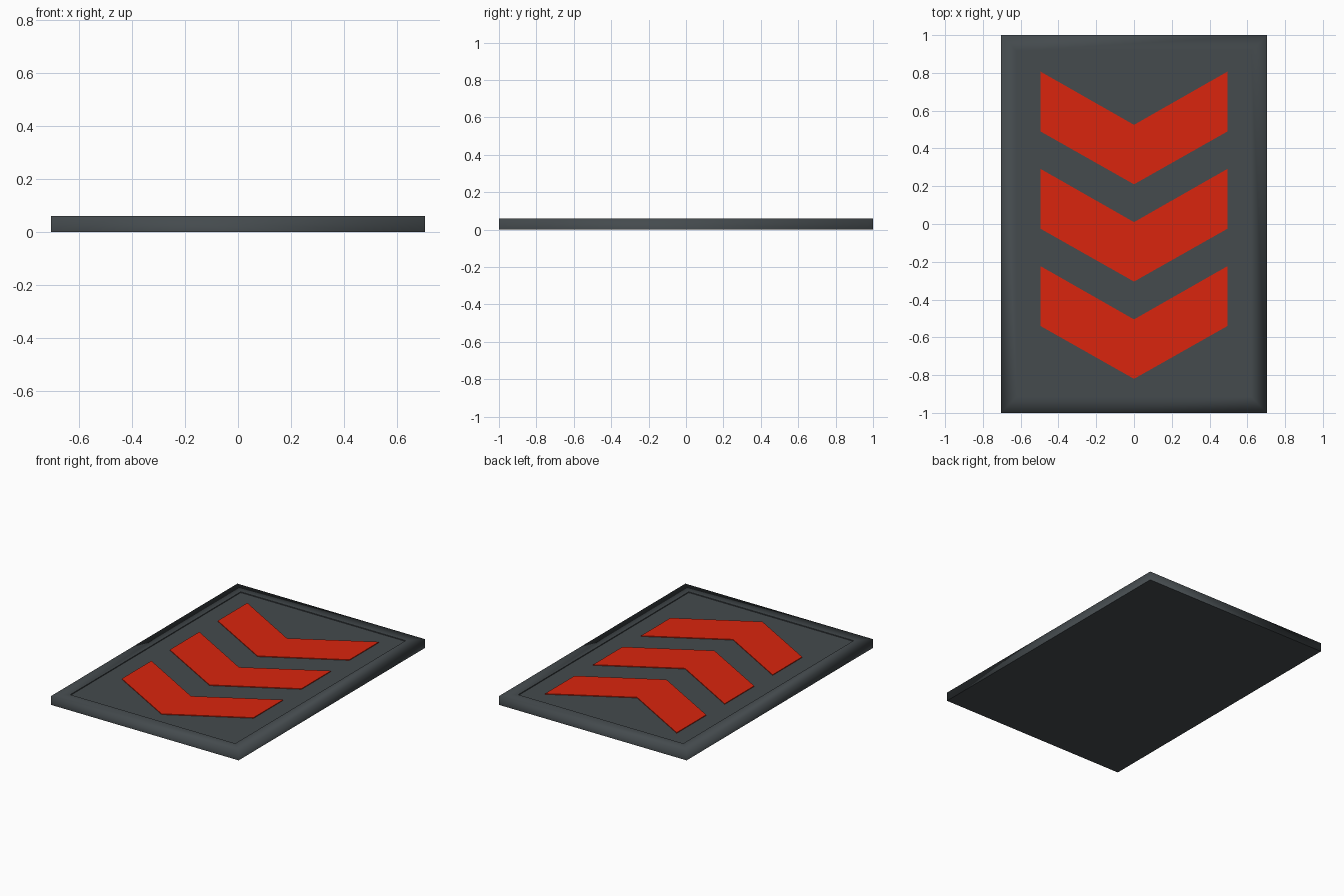
import bpy, bmesh

if "Cube" in bpy.data.objects:
    bpy.data.objects.remove(bpy.data.objects["Cube"])

W, L, H = 1.41, 2.0, 0.06      # slab size
PANEL_Z = 0.054                # sunken centre level
ARROW_Z = 0.059                # top of the chevron plates


def material(name, rgb):
    m = bpy.data.materials.new(name)
    m.diffuse_color = (*rgb, 1.0)
    m.use_nodes = True
    m.node_tree.nodes["Principled BSDF"].inputs["Base Color"].default_value = m.diffuse_color
    return m


def finish(name, bm, mat):
    bmesh.ops.recalc_face_normals(bm, faces=bm.faces)
    me = bpy.data.meshes.new(name)
    bm.to_mesh(me)
    bm.free()
    me.materials.append(mat)
    ob = bpy.data.objects.new(name, me)
    bpy.context.collection.objects.link(ob)
    return ob


grey = material("dark grey", (0.058, 0.069, 0.075))
red = material("bright red", (0.70, 0.018, 0.004))

# Base slab with a shallow sunken panel, soft outer rim shading
bm = bmesh.new()
bmesh.ops.create_cube(bm, size=1)
for v in bm.verts:
    v.co = (v.co.x * W, v.co.y * L, (v.co.z + 0.5) * H)
top = max(bm.faces, key=lambda f: f.calc_center_median().z)
bmesh.ops.inset_individual(bm, faces=[top], thickness=0.12)
rim_edges = list(top.edges)
inner = bmesh.ops.extrude_discrete_faces(bm, faces=[top])["faces"][0]
for v in inner.verts:
    v.co.z = PANEL_Z
for f in bm.faces:
    f.smooth = True
for e in bm.edges:
    zs = [v.co.z for v in e.verts]
    on_bottom = max(zs) < 0.001
    inside = all(abs(v.co.x) < W / 2 - 0.05 for v in e.verts)
    if on_bottom or inside:
        e.smooth = False
finish("base_slab", bm, grey)

# Three chevron plates pointing to the front
half = [(0, 0.525), (0.495, 0.807), (0.495, 0.49), (0, 0.21)]
for i in range(3):
    bm = bmesh.new()
    for s in (-1, 1):
        vs = [bm.verts.new((s * x, y - i * 0.515, PANEL_Z)) for x, y in half]
        bm.faces.new(vs if s < 0 else vs[::-1])
    bmesh.ops.remove_doubles(bm, verts=bm.verts, dist=0.0001)
    bmesh.ops.recalc_face_normals(bm, faces=bm.faces)
    geo = bmesh.ops.extrude_face_region(bm, geom=list(bm.faces))["geom"]
    for v in geo:
        if isinstance(v, bmesh.types.BMVert):
            v.co.z = ARROW_Z
    # drop the hidden underside
    under = [f for f in bm.faces if all(v.co.z < PANEL_Z + 0.001 for v in f.verts)]
    bmesh.ops.delete(bm, geom=under, context='FACES_ONLY')
    bmesh.ops.recalc_face_normals(bm, faces=bm.faces)
    if max(bm.faces, key=lambda f: f.calc_center_median().z).normal.z < 0:
        bmesh.ops.reverse_faces(bm, faces=bm.faces)
    finish(f"chevron_{i + 1}", bm, red)
